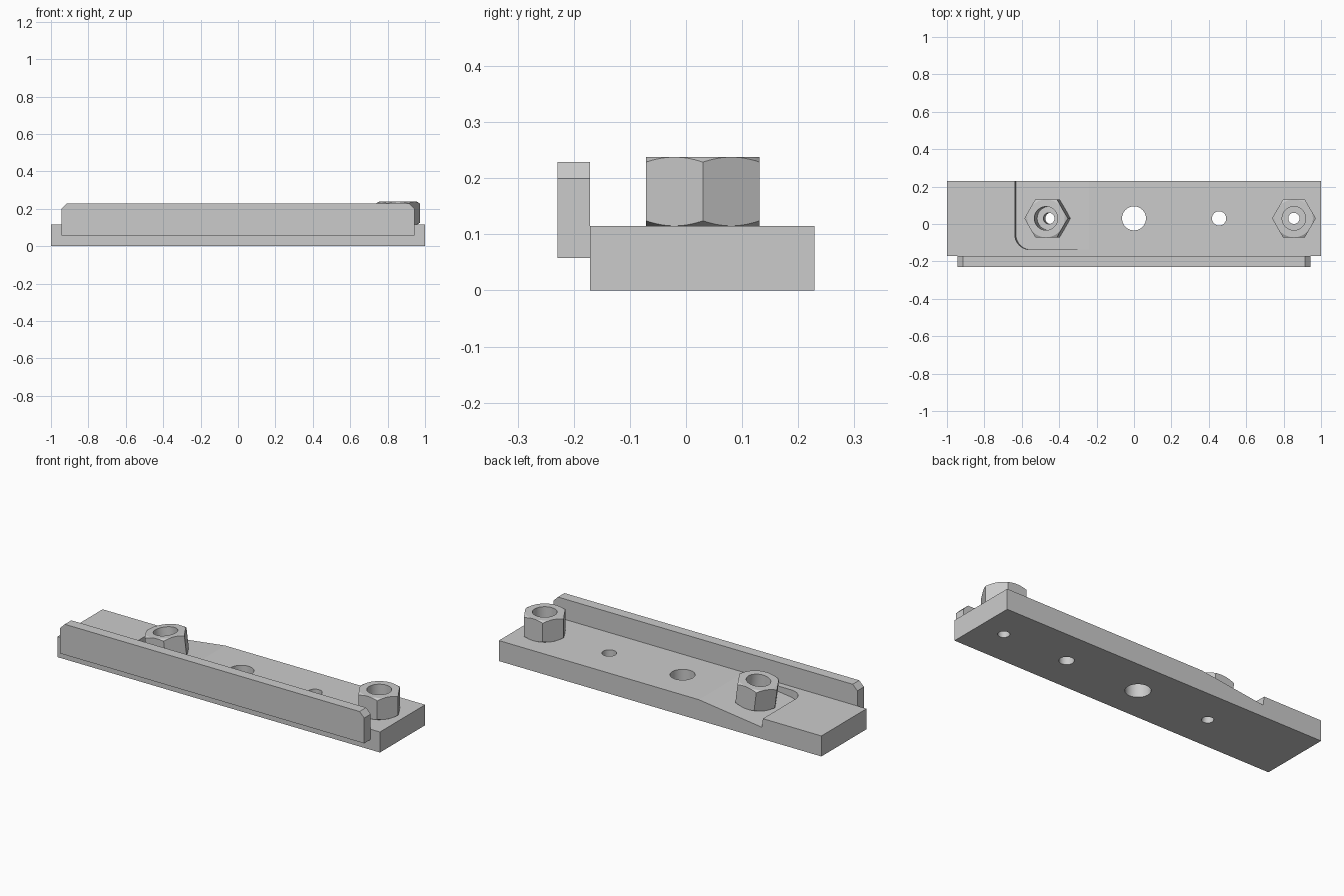
import bpy, bmesh
from math import cos, sin, tan, pi, radians
from mathutils import Matrix

cube = bpy.data.objects.get("Cube")
if cube:
    bpy.data.objects.remove(cube, do_unlink=True)

grey = bpy.data.materials.new("plain grey")
grey.use_nodes = True
colour = (0.6, 0.6, 0.6, 1)
grey.diffuse_color = colour
grey.node_tree.nodes["Principled BSDF"].inputs["Base Color"].default_value = colour

IDENT = Matrix.Identity(4)


def loft(name, rings, matrix=IDENT):
    """Closed solid through rings of equal point count."""
    bm = bmesh.new()
    loops = [[bm.verts.new(p) for p in ring] for ring in rings]
    n = len(loops[0])
    for a, b in zip(loops, loops[1:]):
        for i in range(n):
            j = (i + 1) % n
            bm.faces.new((a[i], a[j], b[j], b[i]))
    bm.faces.new(loops[0][::-1])
    bm.faces.new(loops[-1])
    bmesh.ops.recalc_face_normals(bm, faces=bm.faces)
    mesh = bpy.data.meshes.new(name)
    bm.to_mesh(mesh)
    bm.free()
    mesh.materials.append(grey)
    obj = bpy.data.objects.new(name, mesh)
    obj.matrix_world = matrix
    bpy.context.collection.objects.link(obj)
    return obj


def circle(r, z, n=96, x=0, y=0):
    return [(x + r * cos(2 * pi * i / n), y + r * sin(2 * pi * i / n), z) for i in range(n)]


def prism(name, outline, z0, z1, matrix=IDENT):
    return loft(name, [[(x, y, z) for x, y in outline] for z in (z0, z1)], matrix)


def combine(obj, tool, operation):
    bpy.context.view_layer.update()
    mod = obj.modifiers.new("cut", "BOOLEAN")
    mod.operation, mod.solver, mod.object = operation, "EXACT", tool
    bpy.context.view_layer.objects.active = obj
    bpy.ops.object.modifier_apply(modifier=mod.name)
    bpy.data.objects.remove(tool, do_unlink=True)


def bore(obj, r, matrix):
    combine(obj, loft("bore", [circle(r, -0.3), circle(r, 0.3)], matrix), "DIFFERENCE")


def finish(obj):
    bpy.ops.object.select_all(action="DESELECT")
    obj.select_set(True)
    bpy.context.view_layer.objects.active = obj
    bpy.ops.object.shade_smooth_by_angle(angle=radians(5))


TOP = 0.115
AXIS_Y = 0.03
TILT = radians(7.3)
RAMP_X = -0.24
tilt = Matrix.Rotation(-TILT, 4, "Y")
ramp_frame = Matrix.Translation((RAMP_X, 0, TOP)) @ tilt

# Where each nut sits: one upright, one square to the ramp
seat_x = -0.455
seats = {
    "left_nut": Matrix.Translation((0.855, AXIS_Y, TOP)),
    "right_nut": Matrix.Translation((seat_x, AXIS_Y, TOP - (RAMP_X - seat_x) * tan(TILT))) @ tilt,
}

# Base plate
plate = prism("base_plate", [(-1, -0.171), (1, -0.171), (1, 0.229), (-1, 0.229)], 0, TOP)

# Ramped recess, open at the back, with one rounded corner
wall, front, rad = -0.394, -0.137, 0.08
corner = [(wall + rad - rad * cos(a), front + rad - rad * sin(a))
          for a in (i * pi / 48 for i in range(25))]
recess = prism("recess", [(wall, 0.4)] + corner + [(0.2, front), (0.2, 0.4)], 0, 0.2, ramp_frame)
combine(plate, recess, "DIFFERENCE")

# Plate holes
bore(plate, 0.064, Matrix.Translation((0, AXIS_Y, 0)))
bore(plate, 0.038, Matrix.Translation((0.455, AXIS_Y, 0)))
for seat in seats.values():
    bore(plate, 0.03, seat)
finish(plate)

# Hex nuts with chamfered corners at both ends
NUT_H, NUT_R = 0.123, 0.117
for name, seat in seats.items():
    nut = loft(name, [circle(NUT_R, -0.05, 6), circle(NUT_R, NUT_H + 0.05, 6)], seat)
    drop = 0.025 * tan(radians(30))
    body = loft("chamfer", [circle(0.101, 0), circle(0.126, drop),
                            circle(0.126, NUT_H - drop), circle(0.101, NUT_H)], seat)
    combine(nut, body, "INTERSECT")
    bore(nut, 0.063, seat)
    finish(nut)

# Front rail with clipped upper corners
half, low, high, clip = 0.943, 0.058, 0.229, 0.029
side = [(half, low), (half, high - clip), (half - clip, high)]
outline = side + [(-x, z) for x, z in reversed(side)]
rail = loft("front_rail", [[(x, y, z) for x, z in outline] for y in (-0.229, -0.171)])
finish(rail)
